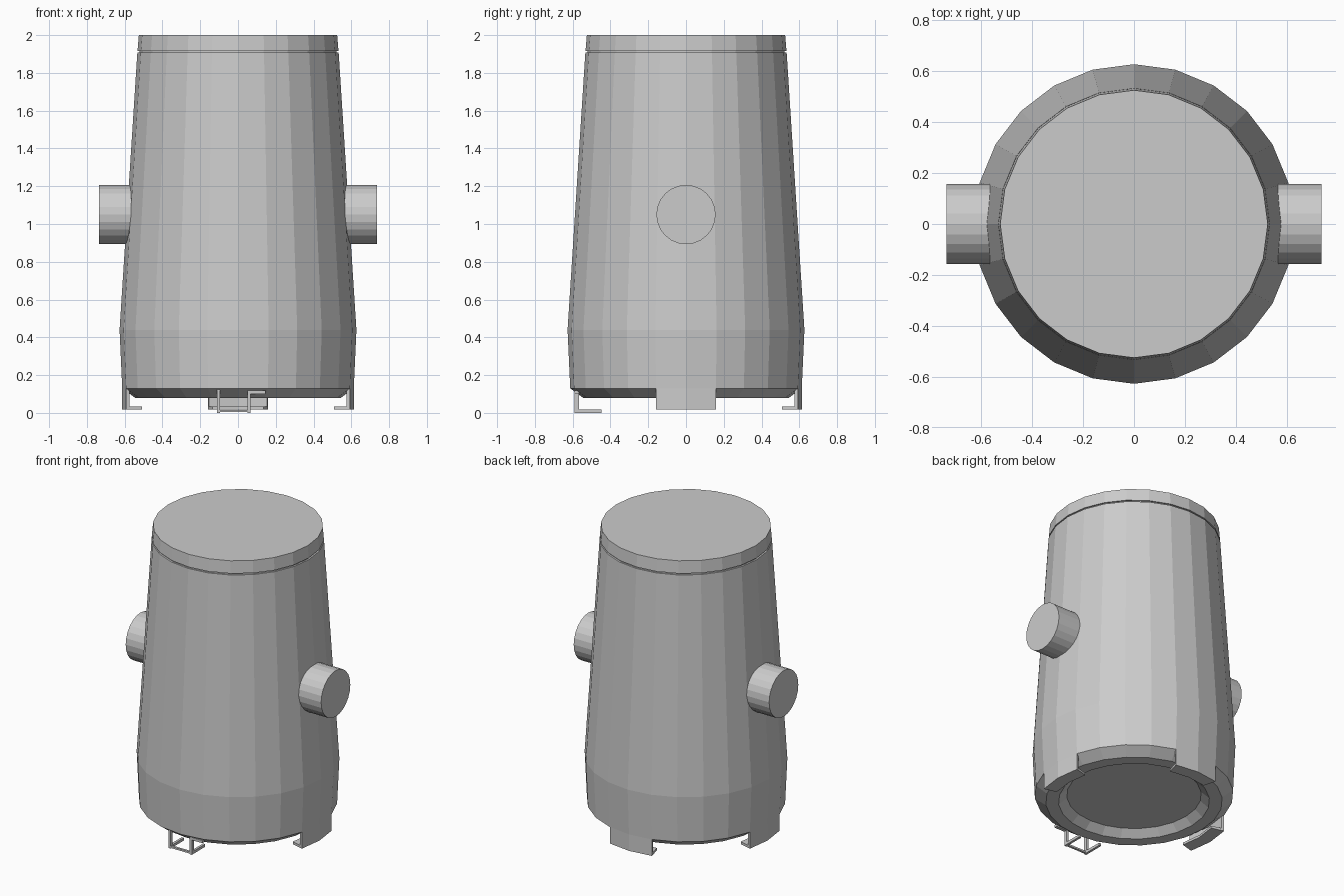
import bpy, bmesh
from math import cos, sin, pi, radians

if "Cube" in bpy.data.objects:
    bpy.data.objects.remove(bpy.data.objects["Cube"])

SIDES = 24


def make_object(name, bm):
    bmesh.ops.remove_doubles(bm, verts=bm.verts, dist=1e-5)
    bmesh.ops.recalc_face_normals(bm, faces=bm.faces)
    me = bpy.data.meshes.new(name)
    bm.to_mesh(me)
    bm.free()
    ob = bpy.data.objects.new(name, me)
    bpy.context.collection.objects.link(ob)
    return ob


def lathe(name, profile):
    """Closed solid of revolution from (radius, z) points, capped at both ends."""
    bm = bmesh.new()
    rings = [[bm.verts.new((r * cos(2 * pi * i / SIDES), r * sin(2 * pi * i / SIDES), z))
              for i in range(SIDES)] for r, z in profile]
    for a, b in zip(rings, rings[1:]):
        for i in range(SIDES):
            j = (i + 1) % SIDES
            bm.faces.new((a[i], a[j], b[j], b[i]))
    bm.faces.new(rings[0])
    bm.faces.new(rings[-1])
    return make_object(name, bm)


def swept_foot(name, centre_deg):
    """L-shaped foot following two facets of the body rim."""
    section = [(0.613, 0.13), (0.613, 0.018), (0.525, 0.018),
               (0.525, 0.034), (0.596, 0.034), (0.596, 0.13)]
    bm = bmesh.new()
    cuts = []
    for d in (-15, 0, 15):
        a = radians(centre_deg + d)
        cuts.append([bm.verts.new((r * cos(a), r * sin(a), z)) for r, z in section])
    for p, q in zip(cuts, cuts[1:]):
        for i in range(6):
            j = (i + 1) % 6
            bm.faces.new((p[i], p[j], q[j], q[i]))
    bm.faces.new(cuts[0])
    bm.faces.new(cuts[-1])
    return make_object(name, bm)


def add_box(bm, lo, hi):
    vs = bmesh.ops.create_cube(bm, size=1)['verts']
    for v in vs:
        v.co = [(l + h) / 2 + c * (h - l) for l, h, c in zip(lo, hi, v.co)]


# Tapered body with recessed underside and a narrow neck under the lid
lathe("body", [(0.415, 0.125), (0.466, 0.08), (0.545, 0.08), (0.613, 0.13),
               (0.627, 0.44), (0.533, 1.907), (0.522, 1.907), (0.522, 1.93)])

# Lid
lathe("lid", [(0.532, 1.917), (0.525, 2.0)])

# Side stubs
for side, sx in (("right", 1), ("left", -1)):
    bpy.ops.mesh.primitive_cylinder_add(vertices=24, radius=0.157, depth=0.195,
                                        location=(sx * 0.6375, 0, 1.05),
                                        rotation=(0, pi / 2, 0))
    bpy.context.object.name = side + "_stub"

# Rim feet on three sides
for name, deg in (("right_foot", 0), ("back_foot", 90), ("left_foot", 180)):
    swept_foot(name, deg)

# Front latch: two inward hooks joined by thin bars
bm = bmesh.new()
for x in (-0.11, 0.05):
    add_box(bm, (x, -0.59, 0.0), (x + 0.016, -0.567, 0.13))
    add_box(bm, (x, -0.59, 0.0), (x + 0.016, -0.447, 0.018))
add_box(bm, (-0.11, -0.59, 0.004), (0.066, -0.575, 0.016))
add_box(bm, (0.05, -0.59, 0.1), (0.145, -0.567, 0.118))
make_object("front_latch", bm)
